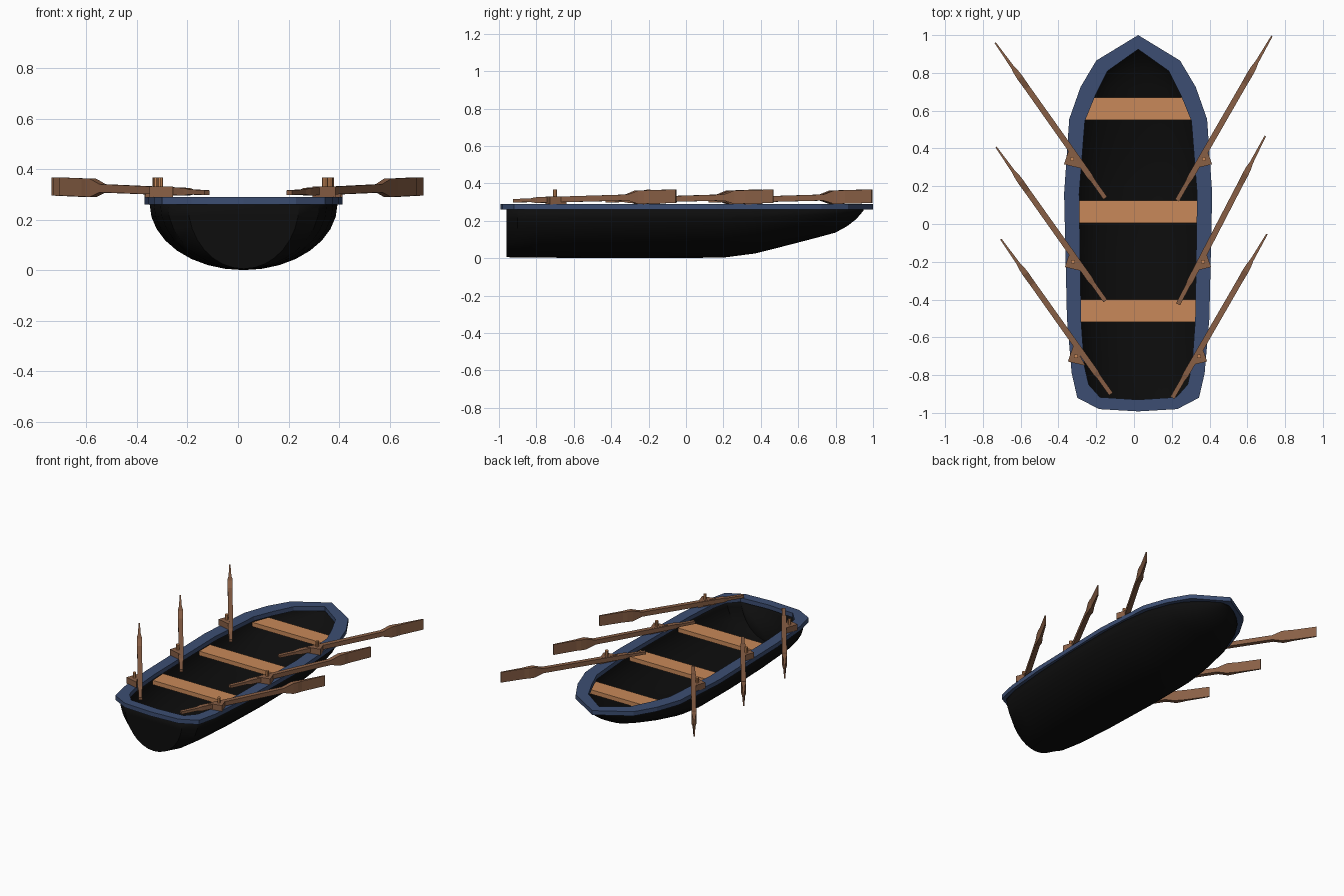
import bpy, bmesh, math
from mathutils import Vector

if "Cube" in bpy.data.objects:
    bpy.data.objects.remove(bpy.data.objects["Cube"])

CX = 0.022  # hull centre line


def material(name, rgb):
    m = bpy.data.materials.new(name)
    m.diffuse_color = (*rgb, 1)
    m.use_nodes = True
    m.node_tree.nodes["Principled BSDF"].inputs["Base Color"].default_value = m.diffuse_color
    return m


BLACK = material("black_paint", (0.004, 0.004, 0.004))
BLUE = material("blue_paint", (0.045, 0.076, 0.17))
PALE = material("pale_wood", (0.58, 0.25, 0.10))
BROWN = material("brown_wood", (0.25, 0.115, 0.06))


def finish(name, bm, mat):
    bmesh.ops.recalc_face_normals(bm, faces=bm.faces)
    me = bpy.data.meshes.new(name)
    bm.to_mesh(me)
    bm.free()
    me.materials.append(mat)
    ob = bpy.data.objects.new(name, me)
    bpy.context.collection.objects.link(ob)
    return ob


def loft(name, rings, mat, closed=True, caps=(True, True)):
    bm = bmesh.new()
    vs = [[bm.verts.new(p) for p in r] for r in rings]
    n = len(rings[0])
    for a, b in zip(vs, vs[1:]):
        for i in range(n if closed else n - 1):
            j = (i + 1) % n
            bm.faces.new((a[i], a[j], b[j], b[i]))
    if caps[0]:
        bm.faces.new(vs[0])
    if caps[1]:
        bm.faces.new(vs[-1])
    return finish(name, bm, mat)


def prism(name, pts, z0, z1, mat):
    return loft(name, [[(x, y, z) for x, y in pts] for z in (z0, z1)], mat)


# Hull: half-elliptical sections (y, half width, keel height)
TOP = 0.262
stations = [(-0.96, 0.22, 0.005), (-0.90, 0.30, 0.004), (-0.78, 0.33, 0.003),
            (-0.5, 0.355, 0.0), (-0.15, 0.372, 0.0), (0.2, 0.372, 0.003),
            (0.37, 0.363, 0.025), (0.56, 0.335, 0.073), (0.72, 0.275, 0.115),
            (0.80, 0.225, 0.137), (0.86, 0.165, 0.17), (0.91, 0.10, 0.208),
            (0.95, 0.03, 0.255)]
N = 16
rings = [[(CX - w * math.cos(math.pi * i / N), y,
           TOP - (TOP - k) * math.sin(math.pi * i / N)) for i in range(N + 1)]
         for y, w, k in stations]
hull = loft("hull", rings, BLACK, closed=False)
mod = hull.modifiers.new("thickness", 'SOLIDIFY')
mod.thickness = 0.015
mod.offset = -1
bpy.context.view_layer.objects.active = hull
hull.select_set(True)
bpy.ops.object.shade_smooth_by_angle(angle=math.radians(35))
hull.select_set(False)

# Rim: flat band between an outer and an inner outline
outer = [(0, 1.0), (0.222, 0.865), (0.305, 0.725), (0.365, 0.555), (0.392, 0.16),
         (0.377, -0.5), (0.352, -0.79), (0.322, -0.92), (0.207, -0.98), (0, -0.992)]
inner = [(0, 0.925), (0.162, 0.81), (0.227, 0.68), (0.282, 0.545), (0.312, 0.16),
         (0.302, -0.51), (0.285, -0.75), (0.262, -0.85), (0.202, -0.917), (0, -0.93)]


def full(half):
    return [(CX + x, y) for x, y in half] + [(CX - x, y) for x, y in half[-2:0:-1]]


o, i = full(outer), full(inner)
bands = [[(x, y, z) for x, y in pts] for pts, z in
         ((o, 0.26), (o, 0.29), (i, 0.29), (i, 0.26), (o, 0.26))]
rim = loft("rim", bands, BLUE, caps=(False, False))
bm = bmesh.new()
bm.from_mesh(rim.data)
bmesh.ops.remove_doubles(bm, verts=bm.verts, dist=1e-5)
bmesh.ops.recalc_face_normals(bm, faces=bm.faces)
bm.to_mesh(rim.data)
bm.free()

# Seats: planks tucked under the rim
for name, y0, y1, w0, w1 in (("bow_seat", 0.55, 0.67, 0.30, 0.255),
                             ("middle_seat", 0.005, 0.125, 0.325, 0.325),
                             ("stern_seat", -0.52, -0.40, 0.315, 0.32)):
    prism(name, [(CX - w0, y0), (CX + w0, y0), (CX + w1, y1), (CX - w1, y1)],
          0.215, 0.245, PALE)

# Oar profile: (fraction of length, half width, half height)
profile = [(0, 0.012, 0.009), (0.11, 0.012, 0.010), (0.14, 0.016, 0.015),
           (0.71, 0.015, 0.016), (0.775, 0.016, 0.036), (0.81, 0.014, 0.036),
           (0.84, 0.009, 0.036), (1, 0.004, 0.036)]


def oar(name, handle, tip):
    a, b = Vector((*handle, 0.307)), Vector((*tip, 0.331))
    side = (b - a).cross(Vector((0, 0, 1))).normalized()
    up = Vector((0, 0, 1))
    loft(name, [[a.lerp(b, t) + side * w * s + up * h * u
                 for s, u in ((-1, -1), (1, -1), (1, 1), (-1, 1))]
                for t, w, h in profile], BROWN)


# Oars with a wedge bracket and a pin each: handle, tip, pin
sets = [("left_bow", (-0.152, 0.137), (-0.735, 0.96), (-0.328, 0.344)),
        ("left_middle", (-0.152, -0.407), (-0.73, 0.407), (-0.323, -0.20)),
        ("left_stern", (-0.122, -0.90), (-0.705, -0.08), (-0.307, -0.70)),
        ("right_bow", (0.228, 0.125), (0.73, 0.995), (0.370, 0.344)),
        ("right_middle", (0.233, -0.425), (0.695, 0.466), (0.365, -0.20)),
        ("right_stern", (0.203, -0.92), (0.704, -0.053), (0.344, -0.70))]
for name, handle, tip, (px, py) in sets:
    s = 1 if px > 0 else -1
    oar(name + "_oar", handle, tip)
    prism(name + "_bracket", [(px + s * 0.012, py + 0.062), (px + s * 0.043, py - 0.028),
                              (px - s * 0.05, py - 0.05)], 0.288, 0.33, BROWN)
    prism(name + "_pin", [(px + 0.011 * math.cos(k * math.pi / 4),
                           py + 0.011 * math.sin(k * math.pi / 4)) for k in range(8)],
          0.29, 0.366, PALE)
